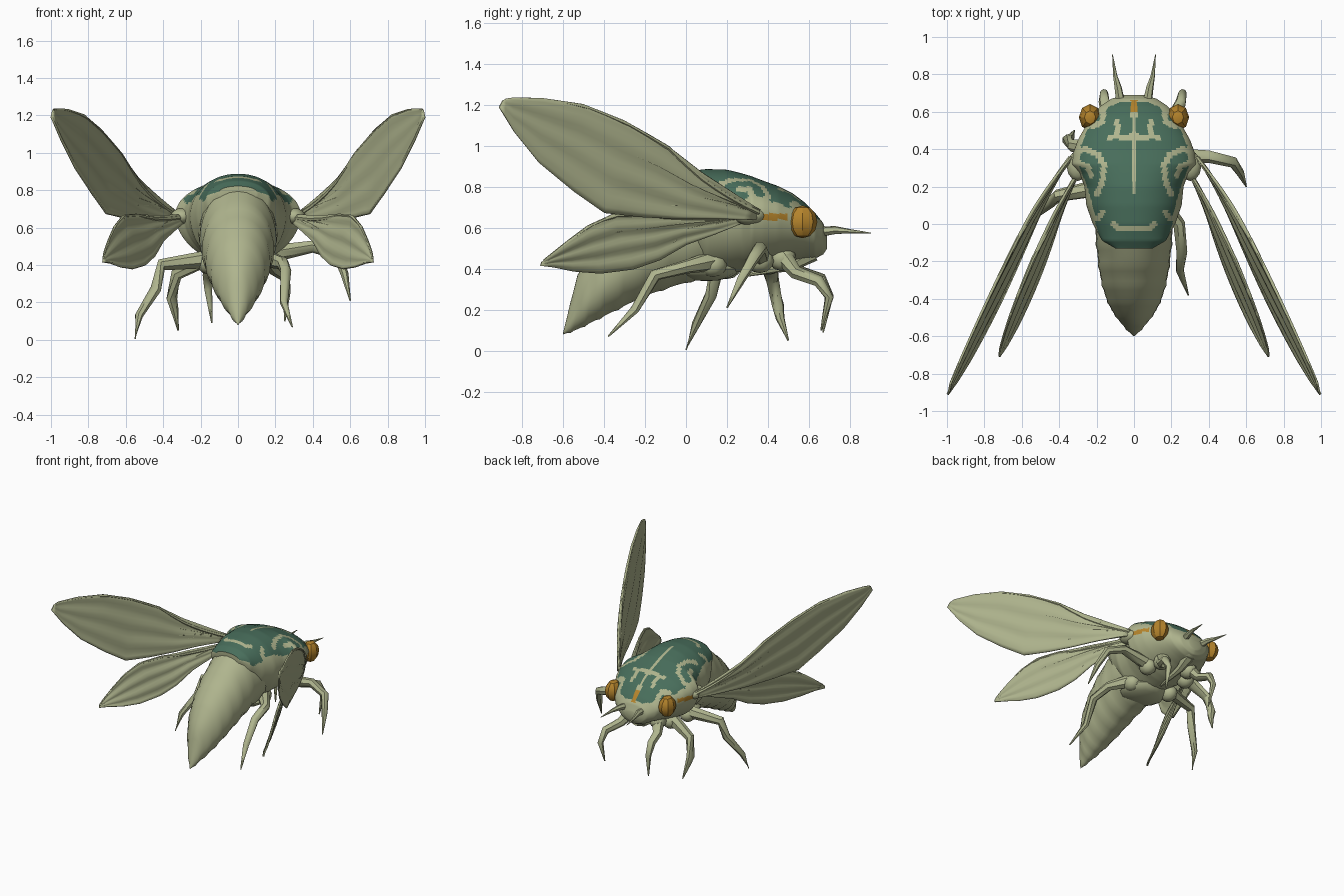
import bpy, bmesh, math
from mathutils import Vector

cube = bpy.data.objects.get("Cube")
if cube:
    bpy.data.objects.remove(cube)


def material(name, rgb):
    m = bpy.data.materials.new(name)
    m.use_nodes = True
    m.diffuse_color = (*rgb, 1)
    m.node_tree.nodes["Principled BSDF"].inputs["Base Color"].default_value = (*rgb, 1)
    return m


SAGE = material("pale sage", (0.43, 0.46, 0.27))
GREEN = material("dark green", (0.065, 0.155, 0.105))
AMBER = material("amber", (0.46, 0.23, 0.025))


def finish(name, bm, mats=(SAGE,), rule=None, angle=40):
    """Turn a bmesh into a smooth object, colouring faces by a rule."""
    bmesh.ops.recalc_face_normals(bm, faces=bm.faces)
    if rule:
        for f in bm.faces:
            f.material_index = rule(f.calc_center_median(), f.normal)
    me = bpy.data.meshes.new(name)
    bm.to_mesh(me)
    bm.free()
    for m in mats:
        me.materials.append(m)
    ob = bpy.data.objects.new(name, me)
    bpy.context.collection.objects.link(ob)
    bpy.ops.object.select_all(action='DESELECT')
    ob.select_set(True)
    bpy.context.view_layer.objects.active = ob
    bpy.ops.object.shade_smooth_by_angle(angle=math.radians(angle))
    return ob


def loft(rings, closed=True):
    """Skin a list of point rings; closed rings get end caps."""
    bm = bmesh.new()
    rows = [[bm.verts.new(p) for p in r] for r in rings]
    n = len(rows[0])
    for a, b in zip(rows, rows[1:]):
        for i in range(n if closed else n - 1):
            j = (i + 1) % n
            bm.faces.new((a[i], a[j], b[j], b[i]))
    if closed:
        bm.faces.new(rows[0])
        bm.faces.new(rows[-1])
    return bm


def lerp_rows(rows, s):
    """Sample a table of rows at s in 0..1."""
    k = s * (len(rows) - 1)
    i = min(int(k), len(rows) - 2)
    return [a + (b - a) * (k - i) for a, b in zip(rows[i], rows[i + 1])]


def body_ring(y, w, mid, top, bot, n):
    ring = []
    for i in range(n):
        c, s = math.cos(math.tau * i / n), math.sin(math.tau * i / n)
        x = w * math.copysign(abs(c) ** (0.95 if s > 0 else 1.2), c)
        ring.append((x, y, mid + s * (top - mid if s > 0 else mid - bot)))
    return ring


def tube(name, pts, radii, sides=7, mats=(SAGE,), rule=None):
    pts = [Vector(p) for p in pts]
    rings = []
    for i, p in enumerate(pts):
        d = (pts[min(i + 1, len(pts) - 1)] - pts[max(i - 1, 0)]).normalized()
        u = d.cross(Vector((0.3, 0.2, 1)) if abs(d.z) < 0.9 else Vector((0, 1, 0))).normalized()
        v = d.cross(u)
        rings.append([p + radii[i] * (u * math.cos(math.tau * k / sides) + v * math.sin(math.tau * k / sides))
                      for k in range(sides)])
    return finish(name, loft(rings), mats, rule, 50)


def ball(name, loc, size, mat=SAGE, seg=12, rings=8, angle=50):
    bm = bmesh.new()
    bmesh.ops.create_uvsphere(bm, u_segments=seg, v_segments=rings, radius=1)
    for v in bm.verts:
        v.co = Vector([c * s + o for c, s, o in zip(v.co, size, loc)])
    return finish(name, bm, (mat,), None, angle)


# Abdomen: y, half width, middle, top, bottom
abdomen = [(-0.6, 0.004, 0.085, 0.09, 0.08), (-0.53, 0.07, 0.22, 0.37, 0.105),
           (-0.46, 0.12, 0.30, 0.49, 0.14), (-0.38, 0.155, 0.37, 0.59, 0.18),
           (-0.28, 0.18, 0.44, 0.68, 0.23), (-0.17, 0.195, 0.50, 0.77, 0.28),
           (-0.05, 0.205, 0.56, 0.835, 0.32), (0.1, 0.21, 0.60, 0.87, 0.36)]
rings = []
for i in range(29):
    y, w, m, t, b = lerp_rows(abdomen, i / 28)
    g = 0.006 if i % 4 == 2 else 0
    rings.append(body_ring(y, w + g, m, t + g, b - g, 28))
finish("abdomen", loft(rings))

# Thorax and head shell
thorax = [(-0.13, 0.10, 0.79, 0.822, 0.72), (-0.09, 0.17, 0.75, 0.85, 0.62),
          (0, 0.22, 0.68, 0.877, 0.45), (0.1, 0.255, 0.66, 0.888, 0.37),
          (0.2, 0.265, 0.66, 0.885, 0.38), (0.27, 0.29, 0.67, 0.868, 0.385),
          (0.32, 0.335, 0.67, 0.853, 0.39), (0.38, 0.325, 0.67, 0.83, 0.40),
          (0.45, 0.30, 0.66, 0.805, 0.42), (0.52, 0.26, 0.64, 0.77, 0.44),
          (0.58, 0.22, 0.62, 0.725, 0.45), (0.63, 0.18, 0.59, 0.675, 0.455),
          (0.67, 0.12, 0.56, 0.625, 0.47), (0.69, 0.05, 0.545, 0.57, 0.5)]

# Half width of the green area at each y, and pale stripes (mirrored) on it
green_edge = [(-0.13, 0.10), (-0.08, 0.18), (0, 0.205), (0.08, 0.215), (0.2, 0.25), (0.3, 0.29),
              (0.42, 0.285), (0.5, 0.25), (0.57, 0.2), (0.62, 0.15), (0.65, 0.08)]
stripes = [[(0, 0.18), (0, 0.62)],
           [(0, 0.47), (0.05, 0.46), (0.1, 0.47), (0.13, 0.46)], [(0.09, 0.47), (0.09, 0.55)],
           [(0.34, 0.38), (0.26, 0.4), (0.19, 0.37), (0.16, 0.31), (0.17, 0.22), (0.2, 0.16)],
           [(0.31, 0.33), (0.25, 0.31), (0.23, 0.26)],
           [(0, -0.025), (0.09, -0.02), (0.11, 0)], [(0.26, 0.02), (0.19, 0.03), (0.17, 0.06)],
           [(0.16, 0.62), (0.17, 0.55), (0.22, 0.52)]]


def near_stripe(p):
    for line in stripes:
        for a, b in zip(line, line[1:]):
            a, b = Vector(a), Vector(b)
            t = max(0, min(1, (p - a).dot(b - a) / (b - a).length_squared))
            if (p - a - t * (b - a)).length < 0.015:
                return True
    return False


def shell_colour(c, n):
    x = abs(c.x)
    if x > 0.25 and 0.36 < c.y < 0.5 and 0.64 < c.z < 0.67:
        return 2
    if n.z < 0.05 or c.z < 0.62:
        return 0
    if x < 0.018 and 0.6 < c.y < 0.665:
        return 2
    for (y0, w0), (y1, w1) in zip(green_edge, green_edge[1:]):
        if y0 <= c.y < y1:
            inside = x < w0 + (w1 - w0) * (c.y - y0) / (y1 - y0)
            return int(inside and not near_stripe(Vector((x, c.y))))
    return 0


rings = [body_ring(*lerp_rows(thorax, i / 90), 110) for i in range(91)]
finish("thorax_and_head", loft(rings), (SAGE, GREEN, AMBER), shell_colour)

# Face and underside
ball("face_bulge", (0, 0.615, 0.525), (0.09, 0.075, 0.075))
tube("beak", [(0, 0.62, 0.48), (0, 0.52, 0.42), (0, 0.3, 0.37)], [0.045, 0.03, 0.008])
ball("belly_plate", (0, 0.1, 0.4), (0.17, 0.16, 0.06))

# Wings: rows of upper y, upper z, lower y, lower z from root to tip
forewing = [(0.36, 0.69, 0.34, 0.64), (0.22, 0.78, 0.15, 0.645), (0.08, 0.87, -0.03, 0.645),
            (-0.1, 1.01, -0.22, 0.655), (-0.3, 1.125, -0.4, 0.675), (-0.5, 1.205, -0.55, 0.78),
            (-0.7, 1.235, -0.72, 0.92), (-0.85, 1.237, -0.84, 1.07), (-0.895, 1.225, -0.912, 1.19)]
hindwing = [(0.3, 0.67, 0.29, 0.63), (0.12, 0.665, 0.14, 0.57), (-0.05, 0.665, 0, 0.52),
            (-0.2, 0.67, -0.13, 0.445), (-0.36, 0.665, -0.26, 0.4), (-0.48, 0.61, -0.42, 0.38),
            (-0.58, 0.535, -0.55, 0.39), (-0.66, 0.47, -0.65, 0.41), (-0.705, 0.435, -0.71, 0.415)]


def wing_point(rows, plane, side, s, t):
    y0, z0, y1, z1 = lerp_rows(rows, s)
    y, z = y0 + (y1 - y0) * t, z0 + (z1 - z0) * t
    bow = math.sin(math.pi * s)
    x = plane[0] - plane[1] * y - 0.3 * max(0, y) ** 2
    x += bow * (0.04 * (1 - 2 * t) + 0.006 * math.cos(t * 19 + s * 4))
    return (side * x, y, z)


for side, label in ((1, "left"), (-1, "right")):
    for kind, rows, plane in (("forewing", forewing, (0.55, 0.49)), ("hindwing", hindwing, (0.43, 0.41))):
        grid = [[wing_point(rows, plane, side, i / 24, j / 16) for j in range(17)] for i in range(25)]
        wing = finish(f"{label}_{kind}", loft(grid, False))
        solid = wing.modifiers.new("thickness", 'SOLIDIFY')
        solid.thickness = 0.012
        solid.offset = 0
        # Raised veins
        for k, (t, r) in enumerate(((0.02, 0.014), (0.3, 0.009), (0.55, 0.008), (0.8, 0.007))):
            end = 0.97 if k == 0 else 0.85
            path = [wing_point(rows, plane, side, end * i / 16, 0.3 + (t - 0.3) * min(1, i / 6))
                    for i in range(17)]
            tube(f"{label}_{kind}_vein_{k}", path, [r * (1 - 0.7 * i / 16) for i in range(17)], 6)
    # Wing joint, eye, antenna
    ball(f"{label}_wing_joint", (side * 0.3, 0.31, 0.66), (0.06, 0.08, 0.045))
    ball(f"{label}_eye", (side * 0.235, 0.57, 0.63), (0.06, 0.072, 0.08), AMBER, 8, 6, 30)
    tube(f"{label}_antenna", [(side * 0.07, 0.64, 0.58), (side * 0.085, 0.73, 0.59),
                              (side * 0.1, 0.79, 0.585), (side * 0.115, 0.905, 0.575)],
         [0.026, 0.02, 0.012, 0.002], 6)

# Legs, each posed differently, from hip to claw
legs = {
    "left_front_leg": [(0.13, 0.47, 0.47), (0.19, 0.54, 0.38), (0.25, 0.65, 0.34), (0.26, 0.7, 0.26), (0.25, 0.66, 0.1)],
    "right_front_leg": [(-0.1, 0.49, 0.47), (-0.14, 0.56, 0.38), (-0.16, 0.66, 0.35), (-0.16, 0.7, 0.27), (-0.14, 0.67, 0.09)],
    "left_middle_leg": [(0.17, 0.36, 0.46), (0.4, 0.36, 0.5), (0.53, 0.33, 0.455), (0.57, 0.27, 0.35), (0.6, 0.2, 0.21)],
    "right_middle_leg": [(-0.15, 0.4, 0.45), (-0.33, 0.42, 0.35), (-0.355, 0.45, 0.22), (-0.34, 0.46, 0.16), (-0.32, 0.5, 0.05)],
    "left_hind_leg": [(0.13, 0.13, 0.44), (0.24, 0, 0.41), (0.255, -0.15, 0.37), (0.245, -0.25, 0.2), (0.29, -0.38, 0.07)],
    "right_hind_leg": [(-0.16, 0.2, 0.43), (-0.41, 0.15, 0.4), (-0.44, 0.12, 0.27), (-0.53, 0.05, 0.13), (-0.55, 0, 0.005)],
}
for name, pts in legs.items():
    tube(name, pts, [0.05, 0.034, 0.03, 0.022, 0.004], 7, (SAGE, GREEN))
    x, y, z = pts[0]
    ball(name + "_hip", (x, y, z - 0.02), (0.06, 0.07, 0.06), SAGE, 10, 6)
